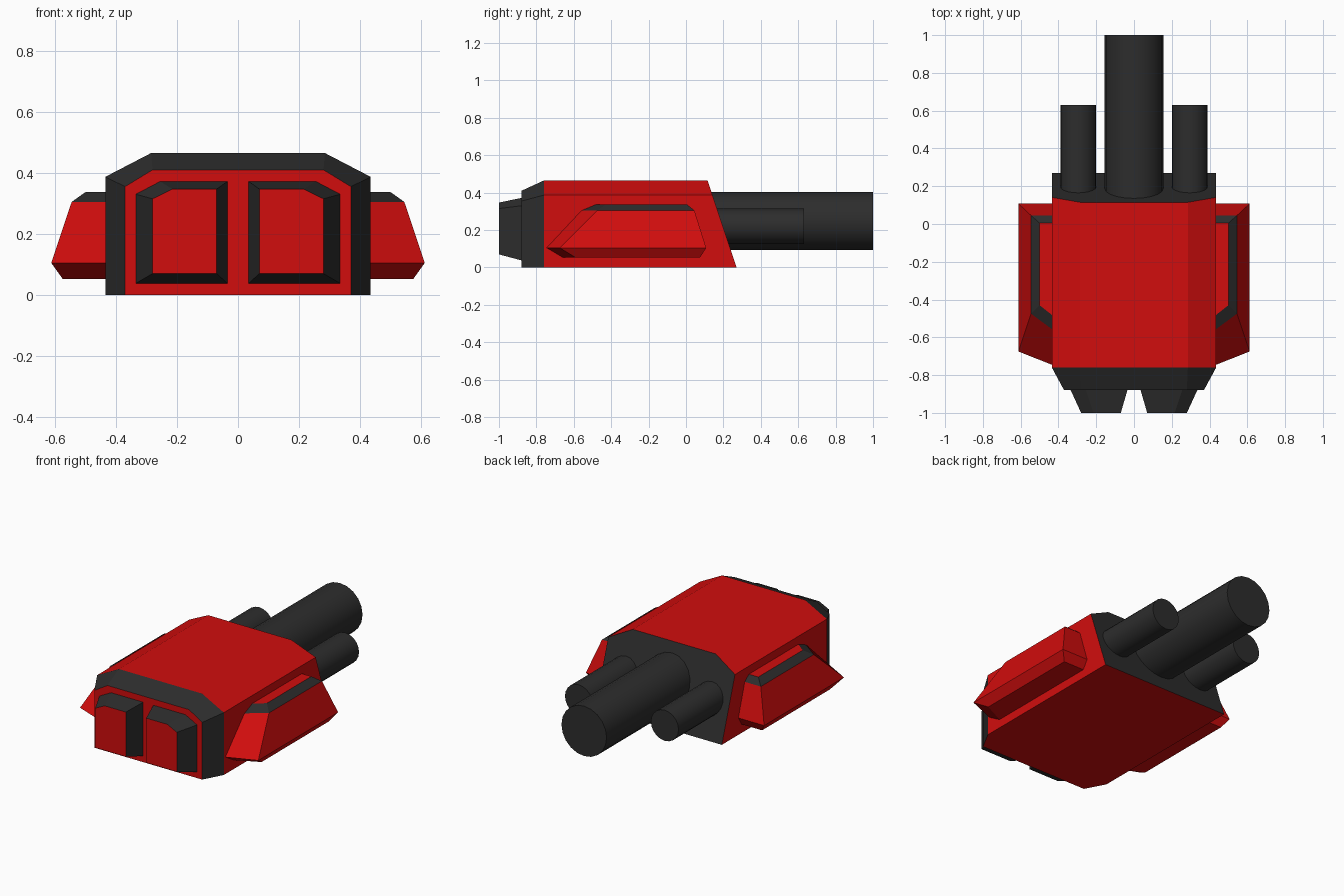
import bpy, bmesh, math
from mathutils import Matrix, Vector

cube = bpy.data.objects.get("Cube")
if cube:
    bpy.data.objects.remove(cube, do_unlink=True)


def make_material(name, color):
    mat = bpy.data.materials.new(name)
    mat.use_nodes = True
    mat.diffuse_color = color
    mat.node_tree.nodes["Principled BSDF"].inputs["Base Color"].default_value = color
    return mat


MATERIALS = [make_material("red paint", (0.64, 0.004, 0.004, 1)),
             make_material("dark metal", (0.026, 0.026, 0.026, 1))]
RED, DARK = 0, 1


def finish(name, bm, mirror=False):
    bmesh.ops.recalc_face_normals(bm, faces=bm.faces)
    mesh = bpy.data.meshes.new(name)
    bm.to_mesh(mesh)
    bm.free()
    obj = bpy.data.objects.new(name, mesh)
    bpy.context.collection.objects.link(obj)
    for mat in MATERIALS:
        mesh.materials.append(mat)
    if mirror:
        obj.modifiers.new("Mirror", 'MIRROR').use_mirror_merge = False
    return obj


def loft(rings, bands, caps):
    """Join matching outlines with quads; one colour per band and end cap."""
    bm = bmesh.new()
    loops = [[bm.verts.new(p) for p in ring] for ring in rings]
    for a, b, mat in zip(loops, loops[1:], bands):
        for i in range(len(a)):
            j = (i + 1) % len(a)
            bm.faces.new((a[i], a[j], b[j], b[i])).material_index = mat
    for loop, mat in zip((loops[0], loops[-1]), caps):
        bm.faces.new(loop).material_index = mat
    bm.normal_update()
    return bm


# Hull: chamfered section, narrowed dark front rim, sloped dark rear
def hull_ring(half, shoulder, ridge, top, y_at):
    side = [(half, 0), (half, shoulder), (ridge, top)]
    outline = side + [(-x, z) for x, z in reversed(side)]
    return [(x, y_at(z), z) for x, z in outline]


bm = loft([hull_ring(0.37, 0.355, 0.28, 0.41, lambda z: -0.88),
           hull_ring(0.435, 0.387, 0.285, 0.465, lambda z: -0.76),
           hull_ring(0.435, 0.387, 0.285, 0.465, lambda z: 0.27 - z / 3)],
          [DARK, RED], [RED, DARK])
for face in bm.faces:
    if all(v.co.z < 0.001 for v in face.verts):
        face.material_index = RED
finish("hull", bm)


# Front panels: tapered blocks with red faces and dark edges
def panel_ring(y, x0, x1, z0, z1, cut_x, cut_z):
    return [(x0, y, z0), (x1, y, z0), (x1, y, z1 - cut_z),
            (x1 - cut_x, y, z1), (x0, y, z1)]


bm = loft([panel_ring(-0.87, 0.035, 0.335, 0.038, 0.372, 0.08, 0.042),
           panel_ring(-0.88, 0.035, 0.335, 0.038, 0.372, 0.08, 0.042),
           panel_ring(-1.0, 0.07, 0.28, 0.07, 0.347, 0.065, 0.032)],
          [DARK, DARK], [DARK, RED])
finish("front_panels", bm, mirror=True)


# Side pods: flared red boxes with a dark bevel around the top
def pod_ring(z, x, back, front, front_inner):
    return [(0.43, back, z), (x, back, z), (x, front, z), (0.43, front_inner, z)]


bm = loft([pod_ring(0.053, 0.575, 0.075, -0.59, -0.66),
           pod_ring(0.105, 0.612, 0.108, -0.675, -0.747),
           pod_ring(0.305, 0.545, 0.045, -0.475, -0.56),
           pod_ring(0.337, 0.5, 0.005, -0.43, -0.485)],
          [RED, RED, DARK], [RED, RED])
finish("side_pods", bm, mirror=True)


# Rear barrels
def barrel(name, x, z, radius, y0, y1):
    bm = bmesh.new()
    place = Matrix.Translation(Vector((x, (y0 + y1) / 2, z))) @ Matrix.Rotation(math.pi / 2, 4, 'X')
    bmesh.ops.create_cone(bm, cap_ends=True, segments=20, radius1=radius,
                          radius2=radius, depth=y1 - y0, matrix=place)
    for face in bm.faces:
        face.material_index = DARK
        face.smooth = len(face.verts) == 4
    for edge in bm.edges:
        edge.smooth = all(len(f.verts) == 4 for f in edge.link_faces)
    finish(name, bm)


barrel("main_barrel", 0, 0.248, 0.155, 0.1, 1.0)
for side, x in (("left", 0.295), ("right", -0.295)):
    barrel(side + "_barrel", x, 0.22, 0.095, 0.1, 0.63)
